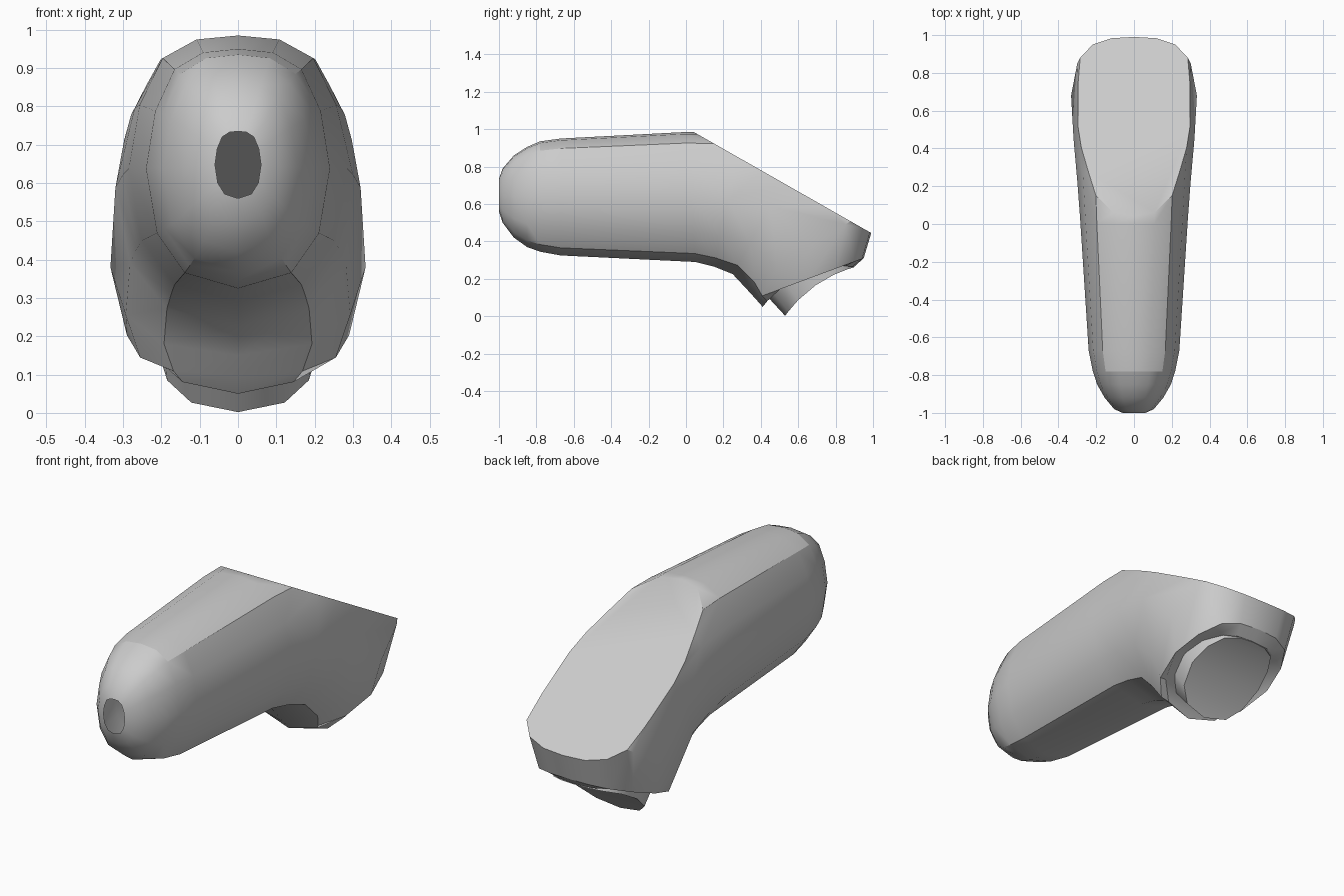
import bpy, bmesh, math
from mathutils import Vector

cube = bpy.data.objects.get("Cube")
if cube:
    bpy.data.objects.remove(cube)

grey = bpy.data.materials.new("plain grey")
grey.use_nodes = True
grey.diffuse_color = (0.6, 0.6, 0.6, 1)
grey.node_tree.nodes["Principled BSDF"].inputs["Base Color"].default_value = (0.6, 0.6, 0.6, 1)

# Right half of the unit cross-section, top to bottom, mirrored to a full ring
HALF = [(0, 1), (.38, .97), (.69, .83), (.9, .48), (1, 0), (.88, -.54), (.58, -.87), (0, -1)]
RING = HALF + [(-x, z) for x, z in HALF[-2:0:-1]]
N = len(RING)


def add_ring(bm, top, bottom, half_width, lift=0):
    """Ring spanning two side-profile points; lift arches its middle upward."""
    t, b = Vector((0, *top)), Vector((0, *bottom))
    mid, axis = (t + b) / 2, (t - b) / 2
    up = Vector((0, -axis.z, axis.y)).normalized()
    return [bm.verts.new(mid + axis * w + up * lift * (1 - w * w) + Vector((half_width * u, 0, 0)))
            for u, w in RING]


def skin(bm, rings):
    for a, b in zip(rings, rings[1:]):
        for i in range(N):
            j = (i + 1) % N
            bm.faces.new((a[i], a[j], b[j], b[i]))


def strip_cap(bm, ring):
    """Close a ring with crosswise strips, so an arched ring gets a hollow end."""
    half = N // 2
    for i in range(half):
        quad = [ring[i], ring[i + 1], ring[(N - i - 1) % N], ring[(N - i) % N]]
        bm.faces.new(list(dict.fromkeys(quad)))


def finish(bm, name, sharp_angle):
    bmesh.ops.recalc_face_normals(bm, faces=bm.faces)
    for f in bm.faces:
        f.smooth = True
    for e in bm.edges:
        if len(e.link_faces) == 2 and e.calc_face_angle() > math.radians(sharp_angle):
            e.smooth = False
    mesh = bpy.data.meshes.new(name)
    bm.to_mesh(mesh)
    bm.free()
    mesh.materials.append(grey)
    obj = bpy.data.objects.new(name, mesh)
    bpy.context.collection.objects.link(obj)


# Body: open rounded nose, long barrel, then a bend down and back
bm = bmesh.new()
sections = [
    ((-1, .735), (-1, .56), .06),
    ((-.98, .79), (-.98, .5), .105),
    ((-.92, .86), (-.92, .42), .155),
    ((-.85, .905), (-.85, .37), .195),
    ((-.78, .935), (-.78, .345), .218),
    ((-.67, .95), (-.67, .325), .24),
    ((0, .985), (.05, .29), .285),
    ((.3, .98), (.15, .265), .3),
    ((.65, .95), (.25, .225), .32),
    ((1.04, .61), (.32, .15), .333),
    ((.95, .31), (.37, .095), .29),
    ((.9, .265), (.41, .05), .25, .075),
]
rings = [add_ring(bm, *s) for s in sections]
skin(bm, rings)
strip_cap(bm, rings[-1])

# Creases that set off the flatter upper panel of the barrel
for a, b in zip(rings[4:7], rings[5:8]):
    for i in (2, N - 2):
        bm.edges.get((a[i], b[i])).smooth = False
for i in (-2, -1, 0, 1):
    bm.edges.get((rings[4][i], rings[4][i + 1])).smooth = False

# Slanted flat face sliced across the upper back
cut = bmesh.ops.bisect_plane(
    bm, geom=bm.verts[:] + bm.edges[:] + bm.faces[:],
    plane_co=(0, .05, .98), plane_no=(0, .535, .94), clear_outer=True)
bmesh.ops.edgeloop_fill(bm, edges=[g for g in cut["geom_cut"] if isinstance(g, bmesh.types.BMEdge)])
finish(bm, "body", 33)

# Joint plug: short wedge under the bend with a hollowed end
bm = bmesh.new()
rings = [add_ring(bm, (.885, .285), (.44, .1), .22, .075),
         add_ring(bm, (.9, .262), (.53, .002), .21, .04)]
skin(bm, rings)
for ring in rings:
    strip_cap(bm, ring)
finish(bm, "joint_plug", 40)
